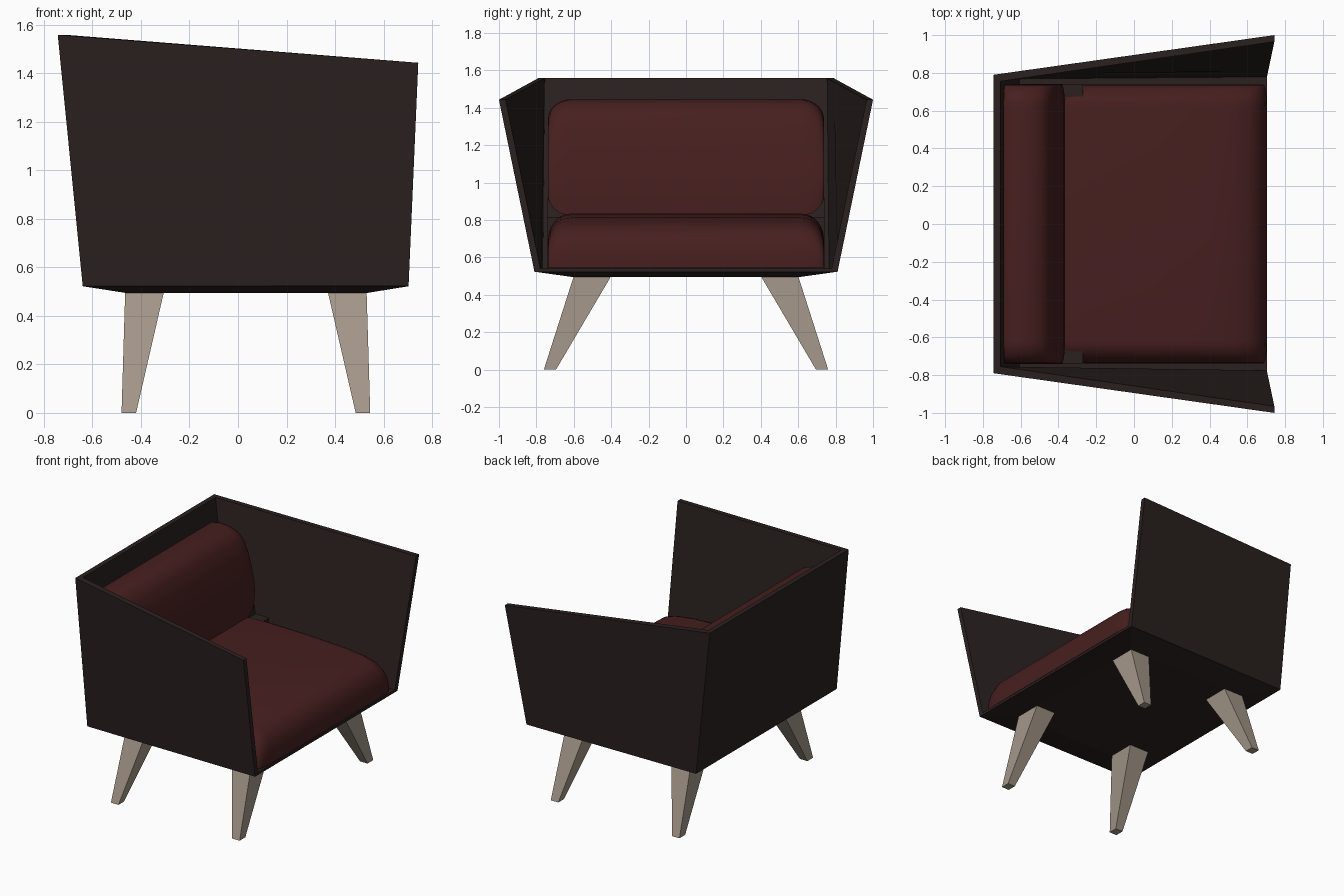
import bpy, bmesh, math

if "Cube" in bpy.data.objects:
    bpy.data.objects.remove(bpy.data.objects["Cube"])


def material(name, rgb):
    m = bpy.data.materials.new(name)
    m.diffuse_color = (*rgb, 1)
    m.use_nodes = True
    m.node_tree.nodes["Principled BSDF"].inputs["Base Color"].default_value = m.diffuse_color
    return m


SHELL = material("dark brown shell", (0.024, 0.0155, 0.0145))
RED = material("dark red fabric", (0.063, 0.0135, 0.0135))
WOOD = material("pale grey wood", (0.37, 0.31, 0.25))


def loft(name, rings, mat, smooth=False):
    """Skin a list of equal-length point rings and cap both ends."""
    bm = bmesh.new()
    rows = [[bm.verts.new(p) for p in r] for r in rings]
    n = len(rows[0])
    for a, b in zip(rows, rows[1:]):
        for i in range(n):
            j = (i + 1) % n
            bm.faces.new((a[i], a[j], b[j], b[i]))
    bm.faces.new(rows[0])
    bm.faces.new(rows[-1])
    bmesh.ops.recalc_face_normals(bm, faces=bm.faces)
    me = bpy.data.meshes.new(name)
    bm.to_mesh(me)
    bm.free()
    me.materials.append(mat)
    ob = bpy.data.objects.new(name, me)
    bpy.context.collection.objects.link(ob)
    if smooth:
        bpy.ops.object.select_all(action='DESELECT')
        ob.select_set(True)
        bpy.context.view_layer.objects.active = ob
        bpy.ops.object.shade_smooth_by_angle(angle=math.radians(40))
    return ob


def rect(x0, x1, y0, y1, z):
    return [(x0, y0, z), (x1, y0, z), (x1, y1, z), (x0, y1, z)]


def cushion(name, profile, cx, cz, kx, kz, half=0.738, r=0.12, steps=7):
    """Sweep an xz profile along y, shrinking it toward (cx, cz) at both ends."""
    ends = []
    for i in range(steps + 1):
        a = math.pi / 2 * (1 - i / steps)
        ends.append((half - r + r * math.sin(a), 1 - math.cos(a)))
    stations = [(-y, s) for y, s in ends] + ends[::-1]
    rings = [[(x + (cx - x) * kx * s, y, z + (cz - z) * kz * s)
              for x, z in profile] for y, s in stations]
    return loft(name, rings, RED, True)


# Wrap-around shell: right arm, back and left arm, flaring upward
def wall_section(xb, yb, xt, yt, zt, ix, iy):
    return [(xb, yb, 0.522), (xt, yt, zt),
            (xt + ix, yt + iy, zt), (xb + ix, yb + iy, 0.522)]


half_wall = [(0.703, 0.81, 0.743, 1.0, 1.443, 0.0, -0.035),
             (-0.64, 0.80, -0.743, 0.79, 1.558, 0.035, -0.035)]
left = [wall_section(*s) for s in half_wall]
right = [[(x, -y, z) for x, y, z in r] for r in left]
loft("shell_walls", left + right[::-1], SHELL)

# Shallow tapered base under the seat
loft("shell_base", [rect(-0.46, 0.53, -0.60, 0.60, 0.494),
                    rect(-0.64, 0.703, -0.80, 0.80, 0.522),
                    rect(-0.64, 0.703, -0.79, 0.79, 0.54)], SHELL)

# Dark liner where the two cushions meet
loft("seat_liner", [rect(-0.63, -0.27, -0.74, 0.74, 0.53),
                    rect(-0.64, -0.27, -0.74, 0.74, 0.815)], SHELL)
loft("back_liner", [rect(-0.64, -0.375, -0.74, 0.74, 0.80),
                    rect(-0.65, -0.395, -0.74, 0.74, 0.92)], SHELL)

# Seat and back cushions
cushion("seat_cushion", [(-0.37, 0.545), (-0.37, 0.83), (-0.25, 0.834), (0.1, 0.828),
                         (0.40, 0.812), (0.53, 0.795), (0.61, 0.772), (0.66, 0.735),
                         (0.69, 0.68), (0.703, 0.61), (0.70, 0.545)],
        0.55, 0.545, 0.12, 0.48)
cushion("back_cushion", [(-0.62, 0.825), (-0.69, 1.41), (-0.66, 1.437), (-0.61, 1.445),
                         (-0.55, 1.44), (-0.49, 1.418), (-0.45, 1.37), (-0.42, 1.28),
                         (-0.39, 1.14), (-0.37, 1.0), (-0.365, 0.90), (-0.37, 0.825)],
        -0.60, 1.14, 0.08, 0.36)

# Four splayed tapered legs
for fb, sx in (("front", 1), ("rear", -1)):
    for side, sy in (("left", 1), ("right", -1)):
        c = 0.035 if sx > 0 else 0.03
        top = [(c + sx * (x - 0.035), sy * y, z)
               for x, y, z in rect(0.37, 0.53, 0.40, 0.60, 0.50)]
        foot = [(c + sx * (x - 0.035), sy * y, z)
                for x, y, z in rect(0.485, 0.545, 0.695, 0.76, 0.0)]
        loft(f"{fb}_{side}_leg", [top, foot], WOOD)
